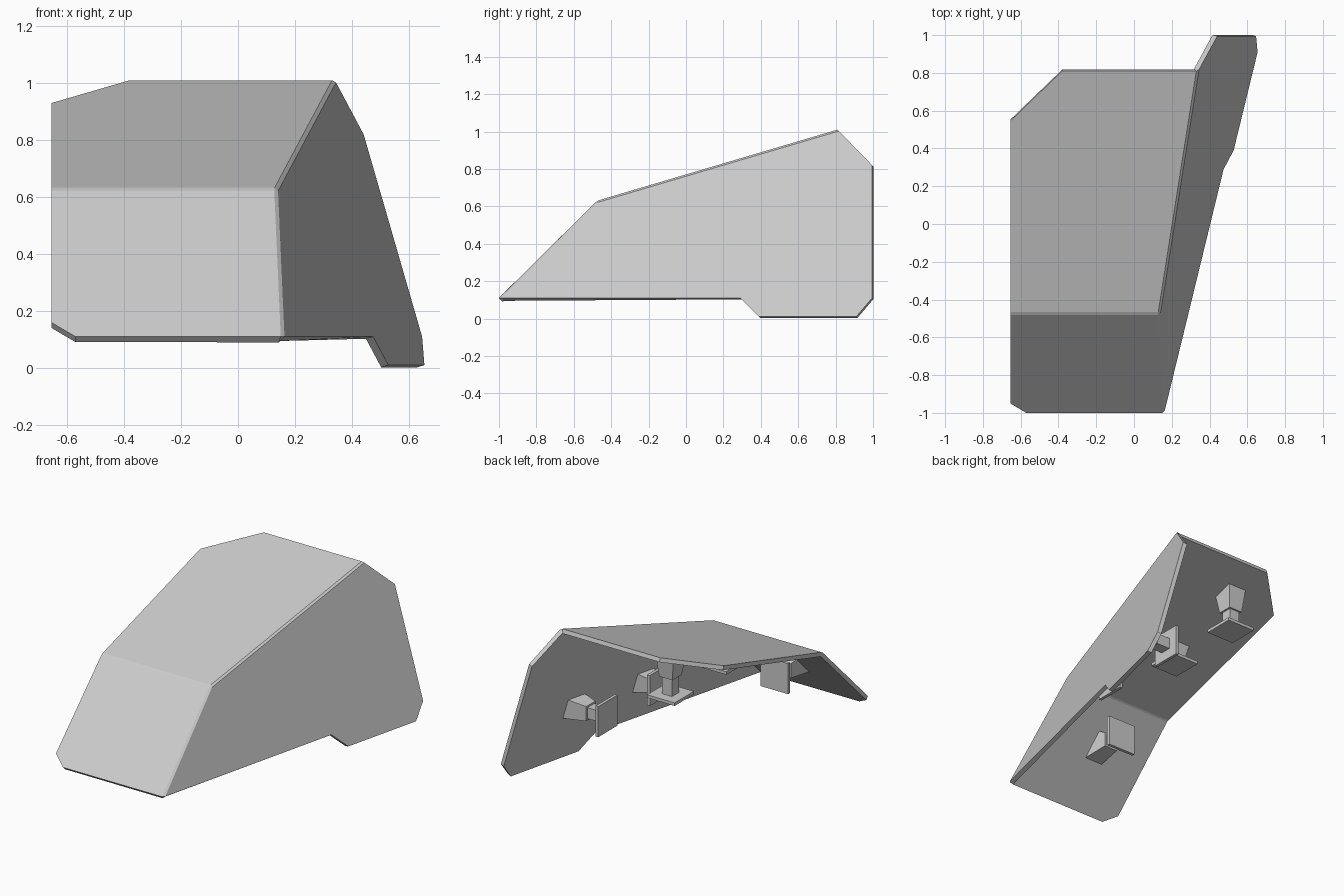
import bpy, bmesh

if "Cube" in bpy.data.objects:
    bpy.data.objects.remove(bpy.data.objects["Cube"])

# Three panel planes: outer surface, each solved for the axis its brackets follow
def side_x(y, z): return 0.4355 + 0.2437 * y - 0.289 * z
def top_z(x, y): return 0.7705 + 0.2957 * y
def front_y(x, z): return -1 + (z - 0.11) * 1.01

THICK = 0.027

def new_object(name, bm):
    mesh = bpy.data.meshes.new(name)
    bm.to_mesh(mesh)
    bm.free()
    ob = bpy.data.objects.new(name, mesh)
    bpy.context.collection.objects.link(ob)
    return ob

# Folded shell: front, top and side plates sharing chamfered fold edges
bm = bmesh.new()
corner = bm.verts.new((0.137, -0.475, 0.63))
front_low = bm.verts.new((0.16, -1, 0.11))
top_back = bm.verts.new((0.34, 0.81, 1.01))
left_fold = bm.verts.new((-0.655, -0.475, 0.63))
front = [bm.verts.new((-0.655, -0.95, 0.16)), bm.verts.new((-0.57, -1, 0.11))]
top = [bm.verts.new((-0.38, 0.81, 1.01)), bm.verts.new((-0.655, 0.545, 0.93))]
side = [bm.verts.new((side_x(y, z), y, z)) for y, z in
        [(0.29, 0.11), (0.39, 0.01), (0.91, 0.01), (0.995, 0.11), (0.995, 0.82)]]
bm.faces.new(front + [front_low, corner, left_fold])
bm.faces.new([left_fold, corner, top_back] + top)
bm.faces.new([front_low] + side + [top_back, corner])
bm.normal_update()
folds = [e for e in bm.edges if len(e.link_faces) == 2]
bmesh.ops.bevel(bm, geom=folds, offset=0.01, segments=1, profile=0.5, affect='EDGES')
shell = new_object("armour_shell", bm)
solid = shell.modifiers.new("thickness", 'SOLIDIFY')
solid.thickness = THICK
solid.offset = -1
solid.use_even_offset = True

# Bracket: flared foot cut to the panel slope, square neck, square mounting pad
def bracket(name, axis, a, b, pad, plane, inset):
    others = [i for i in range(3) if i != axis]
    def point(u, v, w):
        p = [0, 0, 0]
        p[axis], p[others[0]], p[others[1]] = w, u, v
        return p
    def surface(u, v): return plane(u, v) + inset
    mid = (surface(a, b) + pad) / 2
    out = 0.02 if pad < surface(a, b) else -0.02

    bm = bmesh.new()
    def block(half0, end0, half1, end1):
        rings = []
        for half, end in ((half0, end0), (half1, end1)):
            pts = [(a + s * half, b + t * half) for s, t in
                   ((-1, -1), (1, -1), (1, 1), (-1, 1))]
            rings.append([bm.verts.new(point(u, v, end(u, v))) for u, v in pts])
        lo, hi = rings
        bm.faces.new(lo[::-1])
        bm.faces.new(hi)
        for i in range(4):
            j = (i + 1) % 4
            bm.faces.new((lo[i], lo[j], hi[j], hi[i]))
    block(0.065, surface, 0.048, lambda u, v: mid)
    block(0.036, lambda u, v: mid, 0.036, lambda u, v: pad + out)
    block(0.1, lambda u, v: pad + out, 0.1, lambda u, v: pad)
    bmesh.ops.recalc_face_normals(bm, faces=bm.faces)
    new_object(name, bm)

for label, y in (("rear", 0.545), ("middle", 0.01)):
    bracket(f"side_bracket_{label}", 0, y, 0.375, 0.185, side_x, -0.027)
    bracket(f"top_bracket_{label}", 2, -0.29, y + 0.03, 0.645, top_z, -0.027)
bracket("front_bracket", 1, -0.305, 0.385, -0.48, front_y, 0.036)
